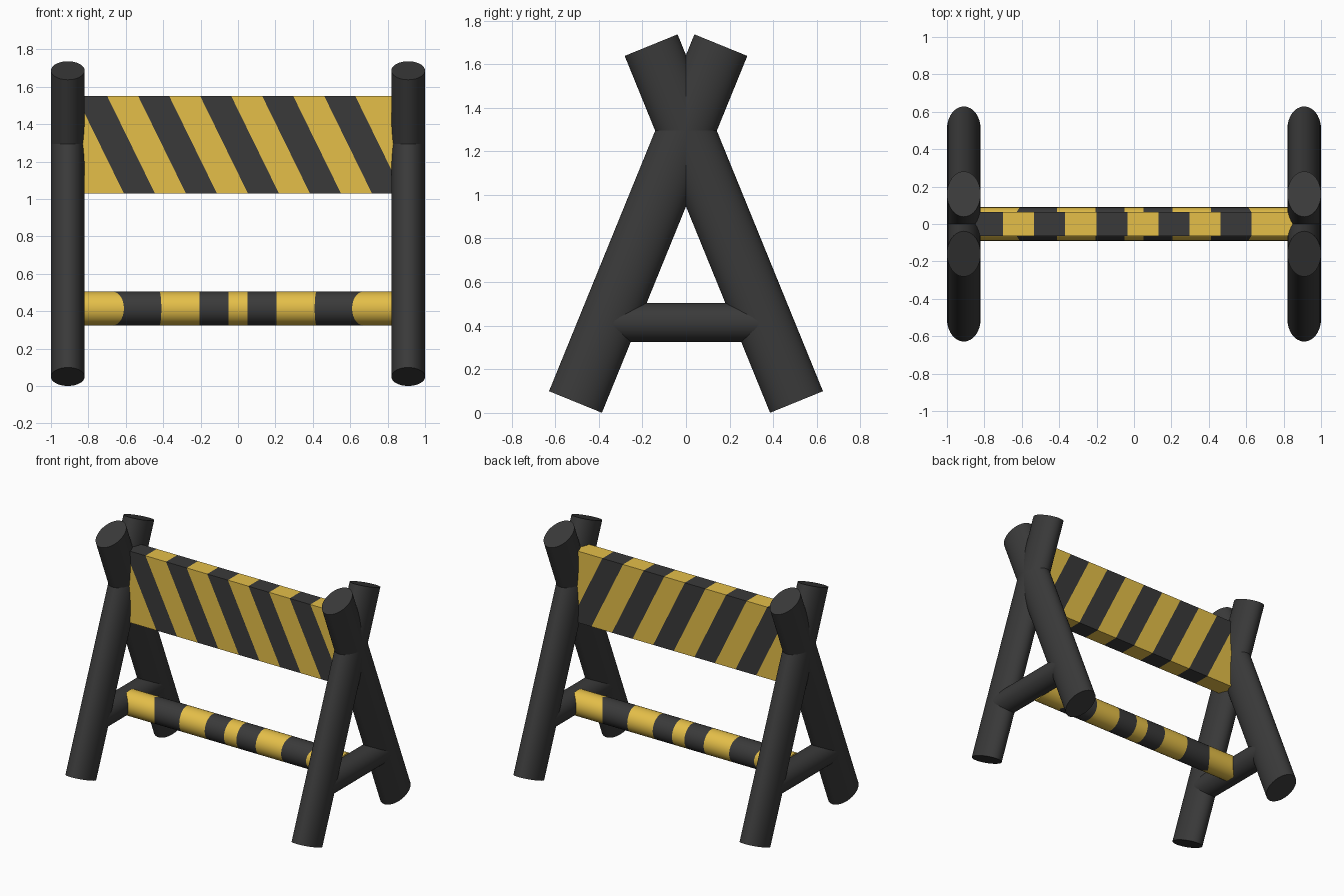
import bpy, bmesh, math
from mathutils import Vector, Matrix

if "Cube" in bpy.data.objects:
    bpy.data.objects.remove(bpy.data.objects["Cube"])


def material(name, rgb):
    m = bpy.data.materials.new(name)
    m.diffuse_color = (*rgb, 1.0)
    m.use_nodes = True
    m.node_tree.nodes["Principled BSDF"].inputs["Base Color"].default_value = m.diffuse_color
    return m


DARK = material("dark_grey", (0.042, 0.042, 0.042))
YELLOW = material("warning_yellow", (0.78, 0.52, 0.066))


def finish(name, bm, mats):
    bmesh.ops.recalc_face_normals(bm, faces=bm.faces[:])
    me = bpy.data.meshes.new(name)
    bm.to_mesh(me)
    bm.free()
    for m in mats:
        me.materials.append(m)
    me.shade_smooth()
    me.set_sharp_from_angle(angle=math.radians(35))
    ob = bpy.data.objects.new(name, me)
    bpy.context.collection.objects.link(ob)
    return ob


def pole(name, a, b, rx, rside):
    """Elliptical cylinder in a plane of constant x, from a to b."""
    a, b = Vector(a), Vector(b)
    axis = (b - a).normalized()
    xdir = Vector((1, 0, 0))
    side = axis.cross(xdir)
    rot = Matrix((xdir, side, axis)).transposed().to_4x4()
    bm = bmesh.new()
    bmesh.ops.create_cone(bm, cap_ends=True, segments=48, radius1=1, radius2=1,
                          depth=(b - a).length)
    bm.transform(Matrix.Translation((a + b) / 2) @ rot @ Matrix.Diagonal((rx, rside, 1, 1)))
    return finish(name, bm, [DARK])


# Crossed legs and the short tie between each pair
for side, x in (("left", -0.91), ("right", 0.91)):
    for end, s in (("front", -1), ("back", 1)):
        pole(f"{side}_{end}_leg", (x, s * 0.507, 0.05), (x, -s * 0.16, 1.687), 0.09, 0.131)
    pole(f"{side}_cross_tie", (x, -0.36, 0.415), (x, 0.36, 0.415), 0.0885, 0.089)

# Striped board: box cut along slanted planes, faces coloured by stripe index
SLOPE, START, STEP, TOP = 0.49, -0.865, 0.1658, 1.55
bm = bmesh.new()
bmesh.ops.create_cube(bm, size=1)
bm.transform(Matrix.Translation((0, 0, 1.29)) @ Matrix.Diagonal((1.70, 0.13, 0.52, 1)))
for k in range(10):
    bmesh.ops.bisect_plane(bm, geom=bm.verts[:] + bm.edges[:] + bm.faces[:],
                           plane_co=(START + k * STEP, 0, TOP), plane_no=(1, 0, SLOPE))
for f in bm.faces:
    c = f.calc_center_median()
    k = math.floor((c.x + (c.z - TOP) * SLOPE - START) / STEP)
    f.material_index = 0 if k in (0, 2, 4, 6, 8) else 1
finish("striped_board", bm, [DARK, YELLOW])

# Striped lower rail: rings joined into bands; the outermost bands have bowed edges
half = [(0.05, 0), (0.205, 0), (0.42, -0.01), (0.67, -0.06), (0.87, 0)]
edges = [(-x, -bow) for x, bow in reversed(half)] + half
R, N = 0.09, 48
bm = bmesh.new()
rings = []
for x, bow in edges:
    ring = []
    for i in range(N):
        t = 2 * math.pi * i / N
        ring.append(bm.verts.new((x + bow * abs(math.cos(t)), R * math.cos(t),
                                  0.415 + R * math.sin(t))))
    rings.append(ring)
for k, (r0, r1) in enumerate(zip(rings, rings[1:])):
    for i in range(N):
        j = (i + 1) % N
        f = bm.faces.new((r0[i], r0[j], r1[j], r1[i]))
        f.material_index = 1 - k % 2
for ring in (rings[0], rings[-1]):
    bm.faces.new(ring).material_index = 1
finish("striped_lower_rail", bm, [DARK, YELLOW])
